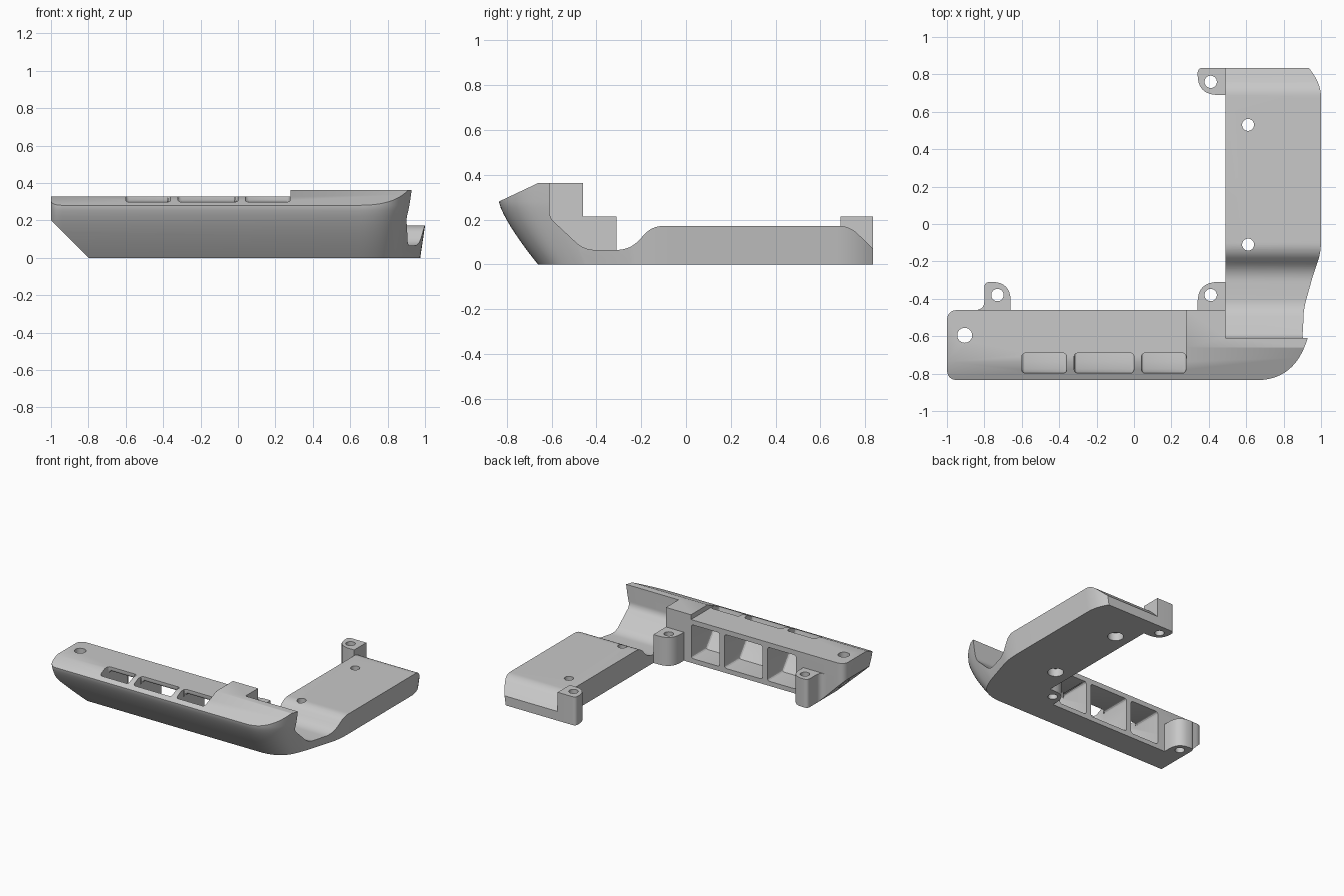
import bpy, bmesh
from mathutils import Vector

if "Cube" in bpy.data.objects:
    bpy.data.objects.remove(bpy.data.objects["Cube"])

GREY = (0.58, 0.58, 0.58, 1)
grey = bpy.data.materials.new("plain_grey")
grey.use_nodes = True
grey.diffuse_color = GREY
grey.node_tree.nodes["Principled BSDF"].inputs["Base Color"].default_value = GREY


def clamp(v):
    return max(0.0, min(1.0, v))


def fillet(corners, steps=8):
    """Round each (a, b, trim) corner with a quadratic curve."""
    out = []
    n = len(corners)
    for i, c in enumerate(corners):
        p = Vector(c[:2])
        trim = c[2] if len(c) > 2 else 0
        if not trim:
            out.append(p)
            continue
        a = p + (Vector(corners[i - 1][:2]) - p).normalized() * trim
        b = p + (Vector(corners[(i + 1) % n][:2]) - p).normalized() * trim
        for k in range(steps + 1):
            t = k / steps
            out.append(a * (1 - t) ** 2 + p * 2 * t * (1 - t) + b * t * t)
    return out


def loft(name, rings):
    """Closed solid through rings of equal length, capped at both ends."""
    bm = bmesh.new()
    rows = [[bm.verts.new(p) for p in ring] for ring in rings]
    n = len(rows[0])
    for low, high in zip(rows, rows[1:]):
        for i in range(n):
            j = (i + 1) % n
            bm.faces.new((low[i], low[j], high[j], high[i]))
    bm.faces.new(rows[0][::-1])
    bm.faces.new(rows[-1])
    bmesh.ops.recalc_face_normals(bm, faces=bm.faces)
    mesh = bpy.data.meshes.new(name)
    bm.to_mesh(mesh)
    bm.free()
    mesh.materials.append(grey)
    obj = bpy.data.objects.new(name, mesh)
    bpy.context.collection.objects.link(obj)
    return obj


def prism(name, corners, axis, lo, hi):
    """Extrude a rounded polygon along an axis."""
    place = {"x": lambda p, h: (h, p.x, p.y),
             "y": lambda p, h: (p.x, h, p.y),
             "z": lambda p, h: (p.x, p.y, h)}[axis]
    pts = fillet(corners)
    return loft(name, [[place(p, h) for p in pts] for h in (lo, hi)])


def cylinder(name, x, y, r, lo, hi):
    bpy.ops.mesh.primitive_cylinder_add(vertices=32, radius=r, depth=hi - lo,
                                        location=(x, y, (lo + hi) / 2))
    obj = bpy.context.object
    obj.name = name
    obj.data.materials.append(grey)
    return obj


def apply_modifier(obj, mod):
    bpy.context.view_layer.objects.active = obj
    bpy.ops.object.modifier_apply(modifier=mod.name)


def combine(target, tool, operation="DIFFERENCE"):
    mod = target.modifiers.new("combine", "BOOLEAN")
    mod.operation = operation
    mod.solver = "EXACT"
    mod.object = tool
    apply_modifier(target, mod)
    bpy.data.objects.remove(tool)


# L-shaped shell whose front curves under and whose outer side leans in
plan = fillet([(-1, -.835, .06), (.82, -.835, .17), (.905, -.6, .06), (1, -.17, .1),
               (1, .75, .08), (.95, .835), (.49, .835), (.49, -.46), (-1, -.46, .06)], 12)


def ring_at(z):
    inset = .175 * clamp(1 - z / .28) ** 1.3
    ring = []
    for p in plan:
        pivot = -.5 if p.x < .55 else -.2
        w = clamp((pivot - p.y) / (pivot + .835))
        lean = clamp((p.x - .6) / .3) * .15 * (z - .17)
        ring.append((p.x + lean, p.y + inset * w, z))
    return ring


frame = loft("corner_frame", [ring_at(.28 * i / 10) for i in range(11)] + [ring_at(.42)])

# Screw lugs
left_lug = [(-.86, -.5), (-.66, -.5), (-.66, -.31, .1), (-.8, -.31, .03), (-.8, -.46, .05), (-.86, -.46)]
front_lug = [(.34, -.5), (.52, -.5), (.52, -.31), (.34, -.31, .11)]
back_lug = [(.34, .69, .11), (.52, .69), (.52, .835), (.34, .835, .03)]
for name, outline in (("left_lug", left_lug), ("front_lug", front_lug), ("back_lug", back_lug)):
    combine(frame, prism(name, outline, "z", 0, .215), "UNION")

# Sloped front lip and the two top heights of the front bar
combine(frame, prism("lip_cut", [(-.9, .25), (-.66, .363), (-.3, .363), (-.3, .6), (-.9, .6)], "x", -1.2, 1.2))
combine(frame, prism("low_top_cut", [(-1.2, -1), (.28, -1), (.28, -.3), (-1.2, -.3)], "z", .327, .6))

# Arm top: step, valley, flat deck and sloped end
combine(frame, prism("arm_cut", [(-.61, .6), (-.61, .21, .03), (-.455, .065, .05), (-.25, .065, .06),
                                 (-.15, .172, .05), (.73, .172, .05), (.845, .06), (1, .06), (1, .6)],
                     "x", .49, 1.3))

# Sloped underside of the left end
combine(frame, prism("end_cut", [(-1.1, .3), (-.75, -.05), (-1.1, -.05)], "y", -1, -.2))

# Three hollow bays, open at the back and through the lip
bay = [(-.4, .035), (-.64, .035), (-.675, .08), (-.735, .16), (-.775, .23), (-.797, .29),
       (-.797, .5), (-.69, .5), (-.69, .29), (-.4, .29)]
for lo, hi in ((-.6, -.36), (-.32, 0), (.04, .278)):
    cutter = prism("bay_cut", bay, "x", lo, hi)
    mod = cutter.modifiers.new("round", "BEVEL")
    mod.width = .018
    mod.segments = 3
    mod.limit_method = "ANGLE"
    mod.angle_limit = 1.2
    apply_modifier(cutter, mod)
    combine(frame, cutter)

# Screw holes, with wide recesses under the arm
for x, y, r in ((-.905, -.595, .04), (-.73, -.38, .033), (.41, -.38, .033), (.41, .76, .033),
                (.61, .53, .032), (.61, -.11, .032)):
    combine(frame, cylinder("hole_cut", x, y, r, -.1, .6))
for y in (.53, -.11):
    combine(frame, cylinder("recess_cut", .61, y, .055, -.1, .06))

bpy.ops.object.select_all(action="DESELECT")
frame.select_set(True)
bpy.context.view_layer.objects.active = frame
bpy.ops.object.shade_smooth_by_angle(angle=.5)
